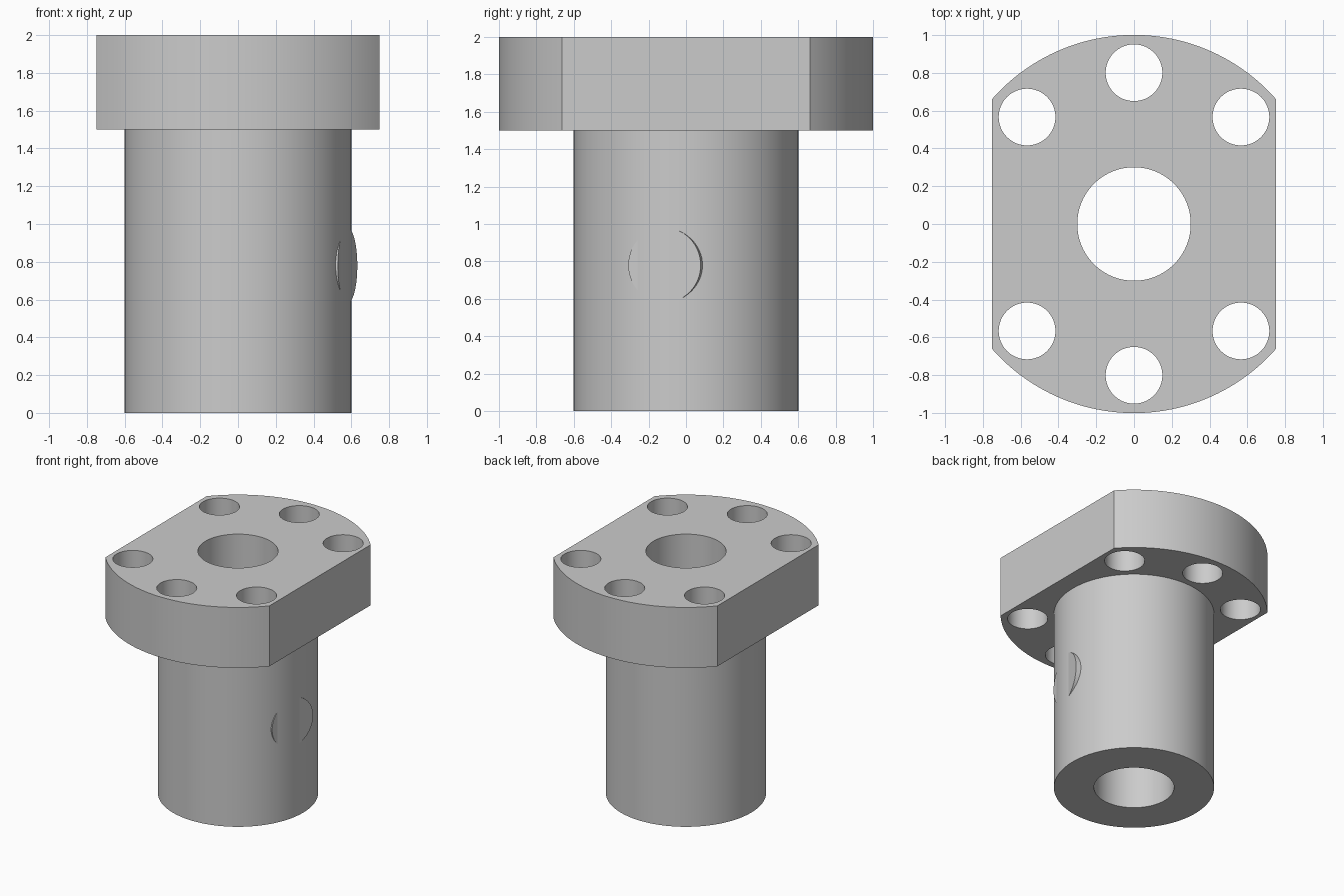
import bpy
import math

if "Cube" in bpy.data.objects:
    bpy.data.objects.remove(bpy.data.objects["Cube"])

steel = bpy.data.materials.new("plain grey")
grey = (0.6, 0.6, 0.6, 1)
steel.diffuse_color = grey
steel.use_nodes = True
steel.node_tree.nodes["Principled BSDF"].inputs["Base Color"].default_value = grey


def cylinder(name, radius, bottom, top, x=0, y=0, sides=128):
    bpy.ops.mesh.primitive_cylinder_add(
        vertices=sides, radius=radius, depth=top - bottom,
        location=(x, y, (bottom + top) / 2))
    ob = bpy.context.object
    ob.name = name
    ob.data.materials.append(steel)
    return ob


def combine(target, tool, operation):
    mod = target.modifiers.new(operation.lower(), "BOOLEAN")
    mod.operation = operation
    mod.solver = "EXACT"
    mod.object = tool
    bpy.context.view_layer.objects.active = target
    bpy.ops.object.modifier_apply(modifier=mod.name)
    bpy.data.objects.remove(tool)


def smooth(ob):
    bpy.ops.object.select_all(action="DESELECT")
    ob.select_set(True)
    bpy.context.view_layer.objects.active = ob
    bpy.ops.object.shade_smooth_by_angle(angle=math.radians(30))


# Round flange trimmed to two flat sides
body = cylinder("flanged_sleeve", 1, 1.5, 2, sides=192)
bpy.ops.mesh.primitive_cube_add(size=1, location=(0, 0, 1.75))
trim = bpy.context.object
trim.scale = (1.5, 3, 1)
combine(body, trim, "INTERSECT")

# Sleeve below the flange and the bore through both
combine(body, cylinder("sleeve", 0.6, 0, 1.6), "UNION")
combine(body, cylinder("bore", 0.3, -0.5, 2.5), "DIFFERENCE")

# Three bolt holes at the front and three at the back
for side in (1, -1):
    for angle in (45, 90, 135):
        a = math.radians(side * angle)
        hole = cylinder("bolt_hole", 0.15, 1.3, 2.3,
                        0.8 * math.cos(a), 0.8 * math.sin(a), 64)
        combine(body, hole, "DIFFERENCE")
smooth(body)

# Shallow round boss, turned slightly forward, on the side of the sleeve
turn = math.radians(-15)
depth = 0.2
boss = cylinder("side_boss", 0.2, 0, depth, sides=64)
boss.rotation_euler = (0, math.pi / 2, turn)
boss.location = (0.58 - depth / 2 * math.cos(turn),
                 -0.115 - depth / 2 * math.sin(turn), 0.78)
smooth(boss)
